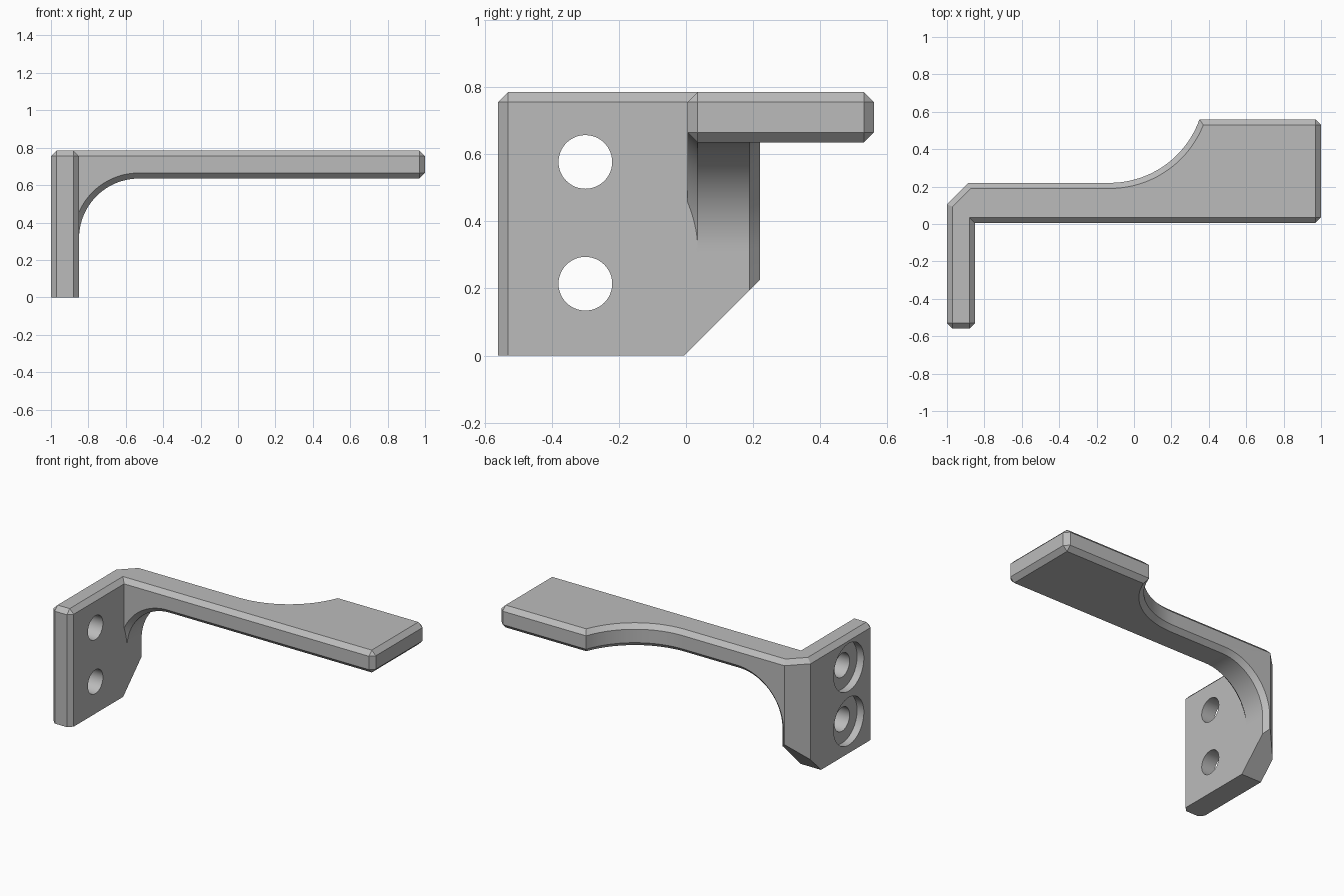
import bpy, bmesh, math
from mathutils import Vector

if "Cube" in bpy.data.objects:
    bpy.data.objects.remove(bpy.data.objects["Cube"])

CH = 0.03                      # chamfer width
TOP, UNDER = 0.785, 0.635      # arm top and underside
FRONT, BACK, INNER = 0.005, 0.22, -0.85

grey = bpy.data.materials.new("plain grey")
grey.use_nodes = True
grey.diffuse_color = (0.5, 0.5, 0.5, 1)
grey.node_tree.nodes["Principled BSDF"].inputs["Base Color"].default_value = grey.diffuse_color


def arc(cx, cy, r, start, end, steps):
    angles = [math.radians(start + (end - start) * i / steps) for i in range(steps + 1)]
    return [(cx + r * math.cos(a), cy + r * math.sin(a)) for a in angles]


def outline(corners, inset):
    """Ring of an outline whose flagged corners are cut; inset moves it inward to single corners."""
    ring = []
    pts = [Vector(c[:2]) for c in corners]
    for i, p in enumerate(pts):
        d1 = (p - pts[i - 1]).normalized()
        d2 = (pts[(i + 1) % len(pts)] - p).normalized()
        cut = len(corners[i]) == 3
        if inset:
            n1, n2 = Vector((-d1.y, d1.x)), Vector((-d2.y, d2.x))
            q = p + (n1 + n2) * CH / (1 + n1.dot(n2))
            ring += [q, q] if cut else [q]
        else:
            ring += [p - d1 * CH, p + d2 * CH] if cut else [p]
    return ring


def loft(name, rings, trim=None):
    """Closed solid through equal rings of 3D points, optionally trimmed by a plane."""
    bm = bmesh.new()
    loops = [[bm.verts.new(p) for p in ring] for ring in rings]
    n = len(loops[0])
    for a, b in zip(loops, loops[1:]):
        for i in range(n):
            j = (i + 1) % n
            bm.faces.new((a[i], a[j], b[j], b[i]))
    bm.faces.new(loops[0][::-1])
    bm.faces.new(loops[-1])
    bmesh.ops.remove_doubles(bm, verts=bm.verts, dist=1e-5)
    if trim:
        bmesh.ops.bisect_plane(bm, geom=bm.verts[:] + bm.edges[:] + bm.faces[:],
                               plane_co=trim[0], plane_no=trim[1], clear_outer=True)
        bmesh.ops.holes_fill(bm, edges=[e for e in bm.edges if e.is_boundary], sides=0)
    bmesh.ops.recalc_face_normals(bm, faces=bm.faces)
    mesh = bpy.data.meshes.new(name)
    bm.to_mesh(mesh)
    bm.free()
    mesh.materials.append(grey)
    obj = bpy.data.objects.new(name, mesh)
    bpy.context.collection.objects.link(obj)
    return obj


def combine(body, other, operation):
    other.hide_render = True
    mod = body.modifiers.new("combine", "BOOLEAN")
    mod.operation, mod.object, mod.solver = operation, other, "EXACT"
    bpy.context.view_layer.objects.active = body
    bpy.ops.object.modifier_apply(modifier=mod.name)
    bpy.data.objects.remove(other)


def at_z(ring, z):
    return [(x, y, z) for x, y in ring]


# Arm: L-shaped outline with a curved widening, chamfered above and below
sweep = math.degrees(math.asin(0.48 / 0.509))
scoop = arc(-0.13, BACK + 0.509, 0.509, -90 + sweep, -90, 22)
mitre = [(-0.885, BACK), (-1, 0.105)]
arm_plan = [(-1, -0.56, 1), (INNER, -0.56, 1), (INNER, FRONT), (1, FRONT, 1),
            (1, 0.56, 1)] + scoop + mitre
wall, inner = outline(arm_plan, False), outline(arm_plan, True)
bracket = loft("bracket", [at_z(inner, UNDER), at_z(wall, UNDER + CH),
                           at_z(wall, TOP - CH), at_z(inner, TOP)])

# Mounting plate: chamfered upright with a slanted lower back corner
plate_plan = [(-1, -0.56, 1), (INNER, -0.56, 1), (INNER, BACK, 1)] + mitre
ring = outline(plate_plan, False)
plate = loft("mounting_plate", [at_z(ring, 0), at_z(ring, 0.72)],
             trim=((0, -0.005, 0), (0, 1, -1)))
combine(bracket, plate, "UNION")

# Curved gusset under the arm, chamfered front and back
rings = []
for y, r in ((FRONT, 0.35), (FRONT + CH, 0.32), (BACK - CH, 0.32), (BACK, 0.35)):
    profile = arc(-0.53, 0.315, r, 90, 180, 24)
    profile += [(-0.882, 0.315), (-0.882, 0.7), (-0.53, 0.7)]
    rings.append([(x, y, z) for x, z in profile])
combine(bracket, loft("gusset", rings), "UNION")

# Two screw holes with counterbores on the outer side
for z in (0.577, 0.214):
    for name, r, x0, x1 in (("hole", 0.08, -1.1, -0.8), ("counterbore", 0.16, -1.1, -0.95)):
        circle = arc(-0.3, z, r, 0, 352.5, 47)
        cutter = loft(name, [[(x, a, b) for a, b in circle] for x in (x0, x1)])
        combine(bracket, cutter, "DIFFERENCE")

# Merge flat areas and shade the curves smooth
bm = bmesh.new()
bm.from_mesh(bracket.data)
bmesh.ops.remove_doubles(bm, verts=bm.verts, dist=1e-4)
bmesh.ops.dissolve_limit(bm, angle_limit=math.radians(0.5), verts=bm.verts, edges=bm.edges)
bm.to_mesh(bracket.data)
bm.free()
bpy.ops.object.select_all(action="DESELECT")
bracket.select_set(True)
bpy.context.view_layer.objects.active = bracket
bpy.ops.object.shade_smooth_by_angle(angle=math.radians(20))
